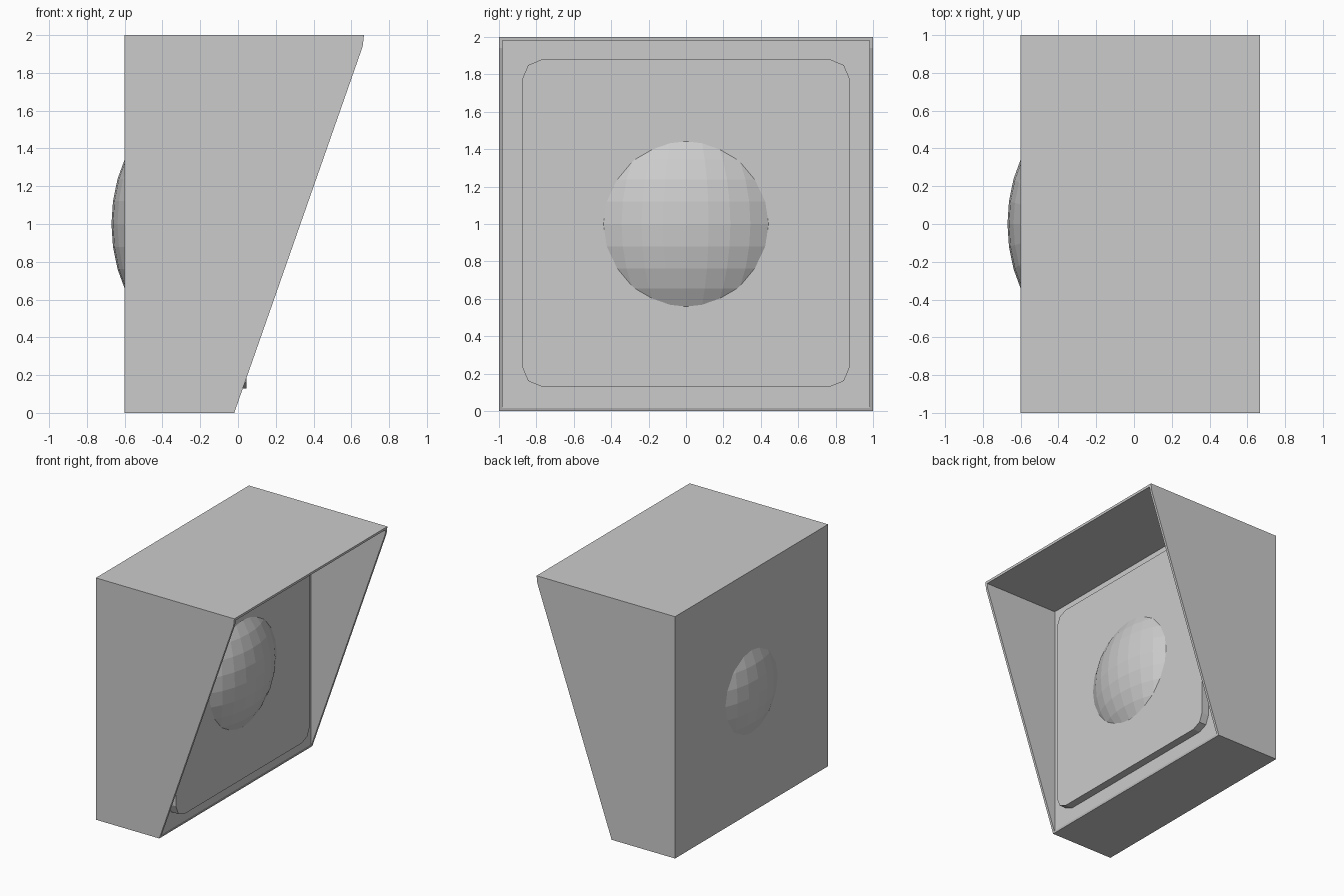
import bpy, bmesh
from mathutils import Vector

if "Cube" in bpy.data.objects:
    bpy.data.objects.remove(bpy.data.objects["Cube"])


def prism(name, points, offset):
    """Extrude a closed outline of 3D points along an offset."""
    bm = bmesh.new()
    face = bm.faces.new([bm.verts.new(p) for p in points])
    ext = bmesh.ops.extrude_face_region(bm, geom=[face])
    verts = [g for g in ext["geom"] if isinstance(g, bmesh.types.BMVert)]
    bmesh.ops.translate(bm, verts=verts, vec=Vector(offset))
    bmesh.ops.recalc_face_normals(bm, faces=bm.faces)
    mesh = bpy.data.meshes.new(name)
    bm.to_mesh(mesh)
    bm.free()
    obj = bpy.data.objects.new(name, mesh)
    bpy.context.collection.objects.link(obj)
    return obj


# Cabinet with slanted hood, as a side profile
profile = [(-0.6, 0), (-0.02, 0), (0.66, 1.94), (0.667, 2), (-0.6, 2)]
cabinet = prism("cabinet", [(x, -1, z) for x, z in profile], (0, 2, 0))

# Recess that leaves thin hood walls
recess = [(-0.02, 0.015), (1, 0.015), (1, 1.98), (-0.02, 1.98)]
cutter = prism("recess_cutter", [(x, -0.98, z) for x, z in recess], (0, 1.96, 0))
cutter.hide_render = True
cutter.hide_viewport = True
cut = cabinet.modifiers.new("recess", "BOOLEAN")
cut.operation = "DIFFERENCE"
cut.solver = "EXACT"
cut.object = cutter

# Raised front panel with two-step rounded corners
w, c = 0.875, 0.105
s = c * 0.293
quarter = [(w, w - c), (w - s, w - s), (w - c, w)]
outline = []
for sy, sz, step in ((1, 1, 1), (-1, 1, -1), (-1, -1, 1), (1, -1, -1)):
    outline += [(-0.03, sy * y, 1.005 + sz * z) for y, z in quarter[::step]]
prism("front_panel", outline, (0.075, 0, 0))

# Faceted flattened globe, showing through the front and back
bpy.ops.mesh.primitive_uv_sphere_add(segments=32, ring_count=16, radius=1,
                                     location=(-0.25, 0, 1))
globe = bpy.context.object
globe.name = "globe"
globe.scale = (0.42, 0.62, 0.62)
